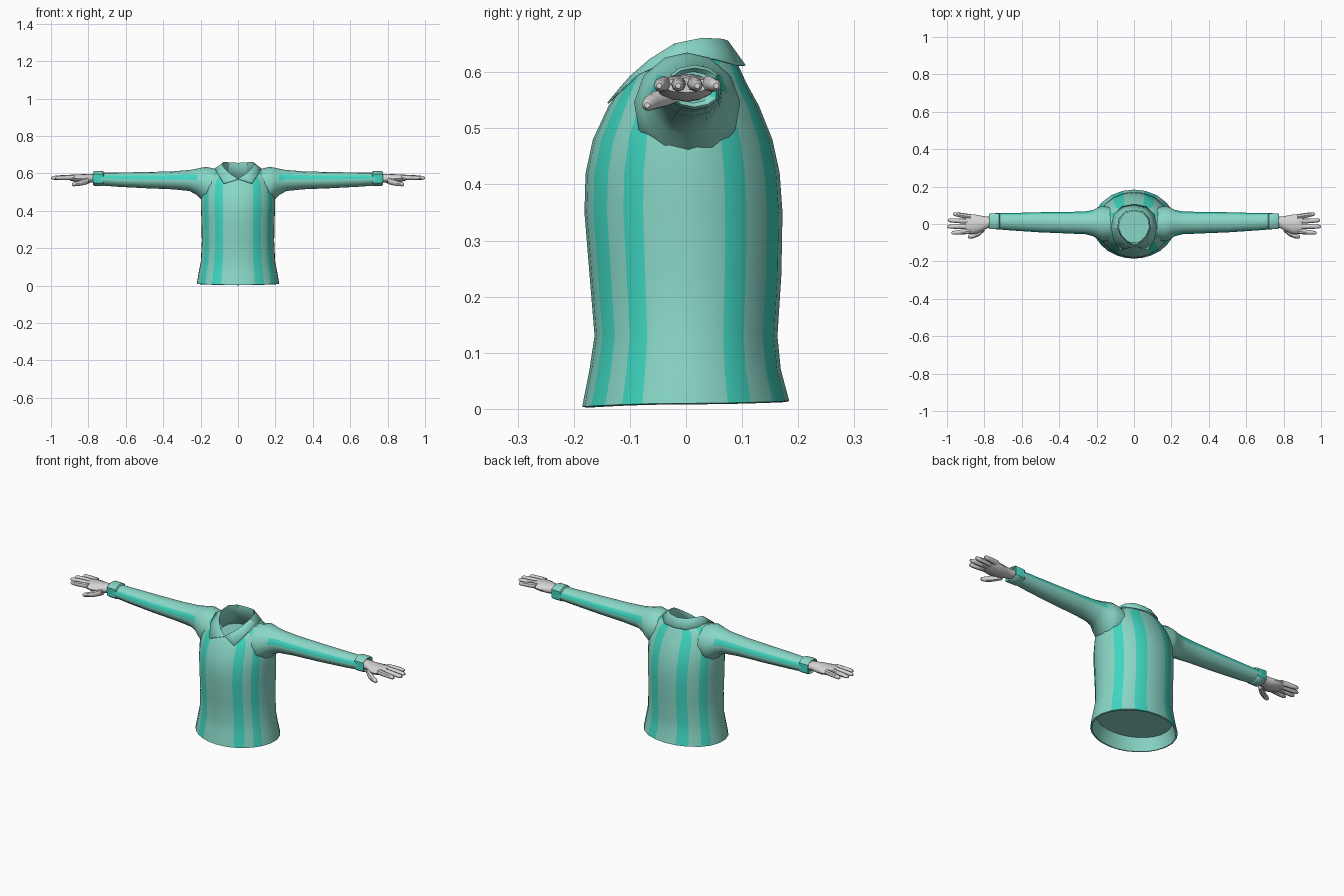
import bpy, bmesh, math
from mathutils import Vector

if "Cube" in bpy.data.objects:
    bpy.data.objects.remove(bpy.data.objects["Cube"])


def material(name, rgb):
    m = bpy.data.materials.new(name)
    m.diffuse_color = (*rgb, 1)
    m.use_nodes = True
    m.node_tree.nodes["Principled BSDF"].inputs["Base Color"].default_value = m.diffuse_color
    return m


LIGHT = material("pale teal cloth", (0.25, 0.68, 0.57))
STRIPE = material("bright teal stripe", (0.05, 0.67, 0.53))
SKIN = material("light grey skin", (0.68, 0.66, 0.66))


def loft(name, rings, mats, stripe=None, cap=True, closed=True, angle=45):
    """Skin a list of point rings; stripe(i, j) gives the material of each quad."""
    bm = bmesh.new()
    rows = [[bm.verts.new(p) for p in r] for r in rings]
    n = len(rows[0])
    for i in range(len(rows) - 1):
        for j in range(n if closed else n - 1):
            k = (j + 1) % n
            f = bm.faces.new((rows[i][j], rows[i][k], rows[i + 1][k], rows[i + 1][j]))
            f.material_index = stripe(i, j) if stripe else 0
    if cap:
        bm.faces.new(rows[0])
        bm.faces.new(rows[-1])
    bmesh.ops.recalc_face_normals(bm, faces=bm.faces[:])
    me = bpy.data.meshes.new(name)
    bm.to_mesh(me)
    bm.free()
    for m in mats:
        me.materials.append(m)
    ob = bpy.data.objects.new(name, me)
    bpy.context.collection.objects.link(ob)
    bpy.ops.object.select_all(action='DESELECT')
    ob.select_set(True)
    bpy.context.view_layer.objects.active = ob
    bpy.ops.object.shade_smooth_by_angle(angle=math.radians(angle))
    return ob


# Shirt body: angles from the front centre, placed on the stripe borders
half = [0, 12, 24, 39, 52, 65, 80, 97, 114, 129, 147, 164, 180]
angles = half + [360 - a for a in half[-2:0:-1]]


def body_ring(z, rx, front, back, drop_front=0, drop_back=0):
    pts = []
    for a in angles:
        c, s = math.cos(math.radians(a)), math.sin(math.radians(a))
        y = -c * (front if c > 0 else back)
        z2 = z - (drop_front if c > 0 else drop_back) * c * c
        pts.append((rx * s, y, z2))
    return pts


body = [
    (.07, .195, .155, .155),                # recessed underside
    (.008, .214, .176, .176, .006, -.004),  # hem
    (.010, .222, .185, .184, .006, -.004),
    (.07, .212, .172, .169),
    (.13, .200, .163, .163),
    (.24, .195, .172, .170),
    (.35, .197, .181, .172),
    (.42, .200, .179, .167),
    (.48, .200, .166, .154),
    (.54, .194, .138, .130),
    (.58, .180, .124, .108, .02),
    (.612, .150, .114, .098, .042, .01),
    (.634, .104, .108, .092, .062, .02),    # neck edge
    (.56, .092, .100, .080),                # inside of the neck
]


def body_stripe(i, j):
    a = (angles[j] + 0.1) % 360
    a = a if a < 180 else 360 - a
    return int(i > 0 and i < 12 and any(lo < a < hi for lo, hi in
               ((24, 39), (52, 65), (114, 129), (147, 164))))


loft("shirt_body", [body_ring(*r) for r in body], [LIGHT, STRIPE], body_stripe)

# Folded collar: neck line and outer edge, from the back round to the front
neck_line = [(0, .075, .655), (.05, .065, .658), (.08, .03, .66), (.088, -.02, .65),
             (.07, -.065, .622), (.035, -.1, .592), (0, -.116, .570)]
outer_edge = [(0, .105, .612), (.065, .092, .612), (.108, .05, .624), (.122, -.02, .627),
              (.108, -.085, .596), (.075, -.139, .545), (.003, -.119, .569)]


def both_sides(pts):
    return pts + [(-x, y, z) for x, y, z in pts[-2::-1]][:-1]


inner_wall = [(x * .95, y * .95, .56) for x, y, z in neck_line]
collar = loft("collar", [both_sides(r) for r in (inner_wall, neck_line, outer_edge)],
              [LIGHT], cap=False, angle=35)
sol = collar.modifiers.new("thickness", 'SOLIDIFY')
sol.thickness = .003
sol.offset = 0


# Sleeves, cuffs and hands, built for each side
def tube_ring(side, x, y, z, ry, rz, degrees):
    return [(side * x, y + ry * math.cos(math.radians(a)), z + rz * math.sin(math.radians(a)))
            for a in degrees]


arm_angles = [5, 35, 65, 90, 115, 145, 175, 205, 240, 270, 300, 335]
cuff_angles = [-35, 35, 60, 90, 120, 145, 215, 240, 270, 300]
round8 = range(0, 360, 45)
round12 = range(0, 360, 30)

sleeve = [
    (.10, .000, .535, .085, .085),
    (.17, .002, .538, .095, .097),
    (.195, .004, .545, .084, .086),
    (.22, .005, .555, .070, .070),
    (.26, .006, .562, .061, .056),
    (.35, .007, .563, .058, .048),
    (.50, .009, .564, .054, .043),
    (.65, .012, .567, .047, .038),
    (.74, .015, .570, .043, .034),
]
cuff = [
    (.715, .015, .570, .040, .032),
    (.722, .015, .572, .050, .040),
    (.768, .015, .573, .052, .040),
    (.775, .015, .573, .047, .035),
    (.765, .013, .573, .036, .028),
]
palm = [
    (.755, .012, .575, .028, .022),
    (.785, .008, .574, .031, .023),
    (.815, .002, .572, .042, .025),
    (.850, -.001, .572, .052, .023),
    (.885, .000, .576, .053, .018),
    (.900, .001, .577, .046, .013),
]
# root y, tip x, tip y for each finger, from first to little
fingers = [(-.039, .975, -.048), (-.013, 1.0, -.014), (.014, .995, .020), (.039, .968, .054)]

for side, label in ((-1, "left"), (1, "right")):
    loft(f"sleeve_{label}", [tube_ring(side, *r, arm_angles) for r in sleeve],
         [LIGHT, STRIPE], lambda i, j: int(i > 2 and j in (0, 5)))
    loft(f"cuff_{label}", [tube_ring(side, *r, cuff_angles) for r in cuff],
         [LIGHT, STRIPE], lambda i, j: int(j in (0, 5)))
    loft(f"palm_{label}", [tube_ring(side, *r, round12) for r in palm], [SKIN])
    for n, (y0, x1, y1) in enumerate(fingers):
        rings = []
        for t, r in ((0, .0135), (.35, .0135), (.7, .012), (.92, .010), (1, .005)):
            p = Vector((.875, y0, .580)).lerp(Vector((x1, y1, .576)), t)
            rings.append(tube_ring(side, *p, r, r, round8))
        loft(f"finger_{n + 1}_{label}", rings, [SKIN])
    thumb = [(.800, -.022, .562, .018, .018), (.830, -.046, .553, .019, .017),
             (.858, -.062, .546, .014, .014), (.880, -.068, .542, .011, .011),
             (.888, -.069, .541, .005, .005)]
    loft(f"thumb_{label}", [tube_ring(side, *r, round8) for r in thumb], [SKIN])
